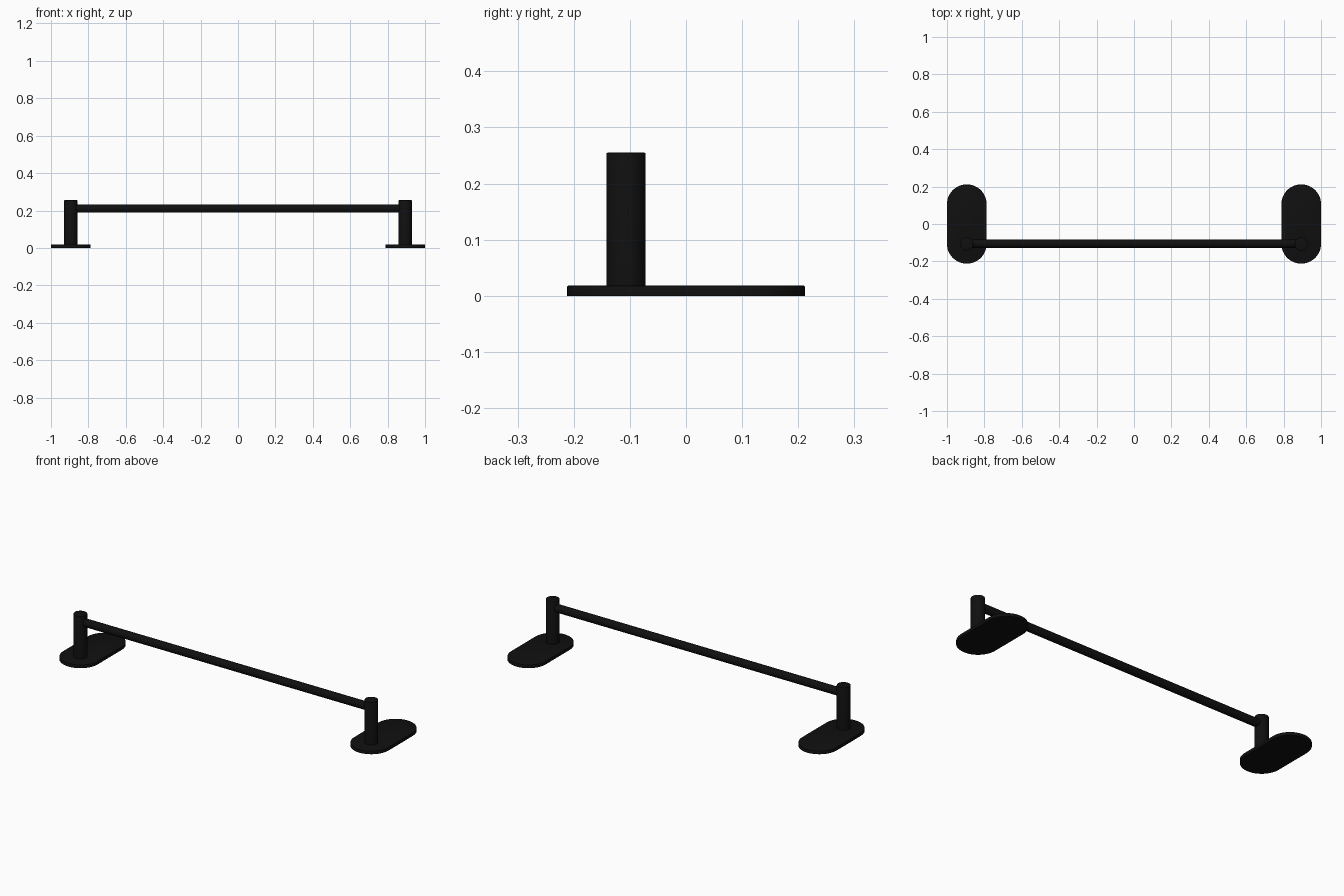
import bpy, bmesh, math
from mathutils import Matrix

if "Cube" in bpy.data.objects:
    bpy.data.objects.remove(bpy.data.objects["Cube"])

black = bpy.data.materials.new("satin black")
black.diffuse_color = (0.005, 0.005, 0.005, 1)
black.use_nodes = True
black.node_tree.nodes["Principled BSDF"].inputs["Base Color"].default_value = black.diffuse_color

PLATE_X, POST_Y = 0.894, -0.107


def finish(bm, name):
    bmesh.ops.recalc_face_normals(bm, faces=bm.faces)
    me = bpy.data.meshes.new(name)
    bm.to_mesh(me)
    bm.free()
    ob = bpy.data.objects.new(name, me)
    bpy.context.collection.objects.link(ob)
    me.materials.append(black)
    bpy.ops.object.select_all(action='DESELECT')
    ob.select_set(True)
    bpy.context.view_layer.objects.active = ob
    bpy.ops.object.shade_smooth_by_angle(angle=math.radians(35))
    return ob


def soften(bm, edges, width):
    bmesh.ops.bevel(bm, geom=edges, offset=width, segments=2, affect='EDGES', profile=0.5)


def foot_plate(name, x):
    # stadium outline, extruded to plate thickness
    r, half, height, n = 0.106, 0.106, 0.018, 24
    bm = bmesh.new()
    verts = []
    for start, cy in ((0, half), (math.pi, -half)):
        for i in range(n + 1):
            a = start + math.pi * i / n
            verts.append(bm.verts.new((x + r * math.cos(a), cy + r * math.sin(a), 0)))
    face = bm.faces.new(verts)
    out = bmesh.ops.extrude_face_region(bm, geom=[face])
    top = [g for g in out["geom"] if isinstance(g, bmesh.types.BMVert)]
    bmesh.ops.translate(bm, verts=top, vec=(0, 0, height))
    soften(bm, [e for e in bm.edges if all(v.co.z > height - 1e-5 for v in e.verts)], 0.002)
    finish(bm, name)


def post(name, x):
    z0, z1 = 0.016, 0.255
    bm = bmesh.new()
    bmesh.ops.create_cone(bm, cap_ends=True, segments=40, radius1=0.035, radius2=0.035,
                          depth=z1 - z0,
                          matrix=Matrix.Translation((x, POST_Y, (z0 + z1) / 2)))
    soften(bm, [e for e in bm.edges if all(v.co.z > z1 - 1e-5 for v in e.verts)], 0.002)
    finish(bm, name)


# feet and uprights on both sides
for side, s in (("left", -1), ("right", 1)):
    foot_plate(side + "_foot_plate", s * PLATE_X)
    post(side + "_post", s * PLATE_X)

# round cross bar between the uprights
bm = bmesh.new()
bmesh.ops.create_cone(bm, cap_ends=True, segments=32, radius1=0.022, radius2=0.022,
                      depth=2 * (PLATE_X - 0.025),
                      matrix=Matrix.Translation((0, POST_Y + 0.002, 0.211))
                      @ Matrix.Rotation(math.pi / 2, 4, 'Y'))
finish(bm, "cross_bar")
